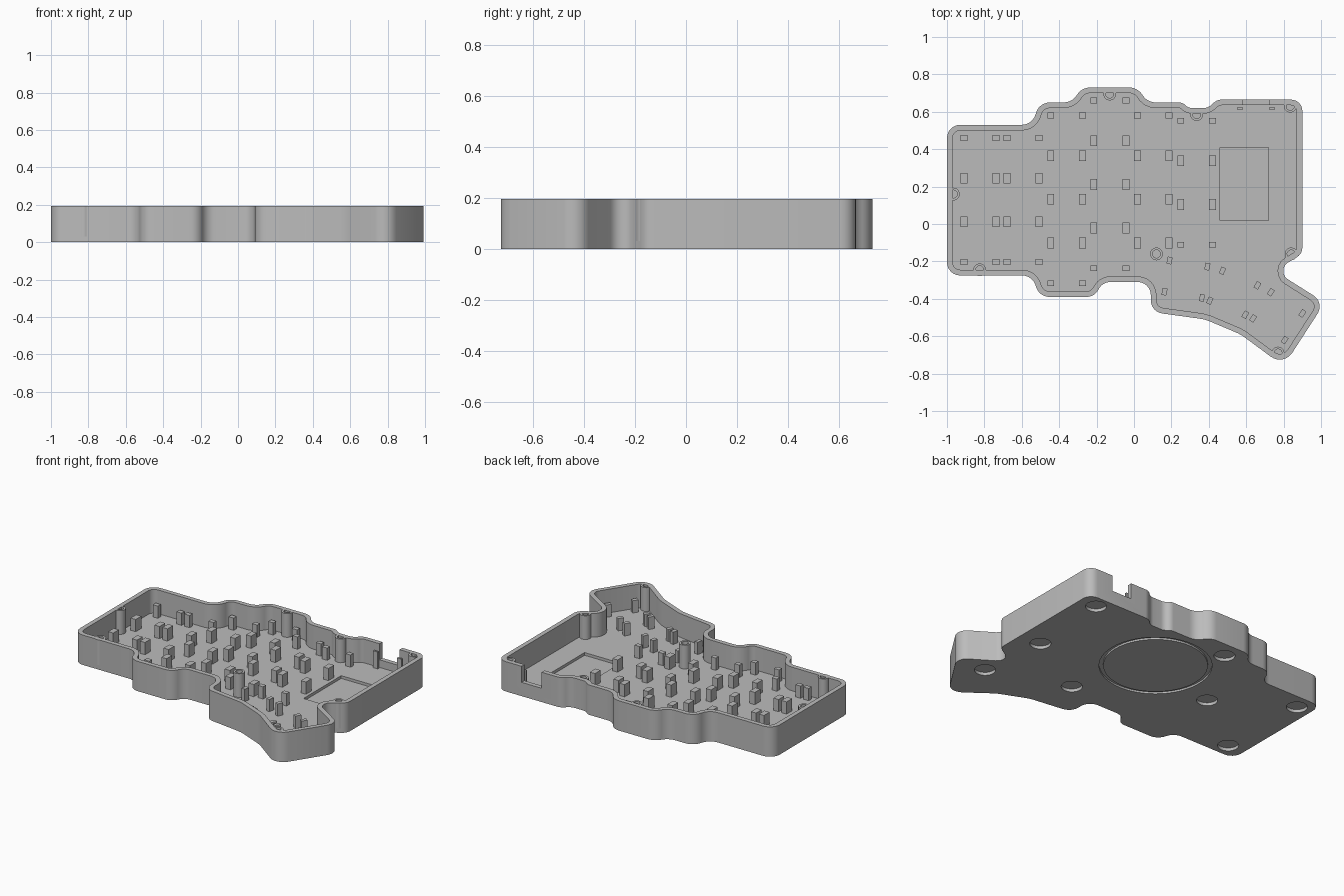
import bpy, bmesh, math
from mathutils import Vector, Matrix

if "Cube" in bpy.data.objects:
    bpy.data.objects.remove(bpy.data.objects["Cube"])

H, FLOOR, WALL = 0.195, 0.04, 0.03

grey = bpy.data.materials.new("grey plastic")
grey.diffuse_color = (0.5, 0.5, 0.5, 1)
grey.use_nodes = True
grey.node_tree.nodes["Principled BSDF"].inputs["Base Color"].default_value = grey.diffuse_color

# Case outline corners, clockwise from top left: x, y, fillet radius
CORNERS = [
    (-1, .53, .07), (-.54, .53, .08), (-.51, .65, .08), (-.33, .65, .09), (-.28, .73, .09),
    (.02, .73, .09), (.07, .65, .09), (.26, .65, .08), (.29, .62, .08), (.40, .62, .08),
    (.44, .665, .08), (.9, .665, .06), (.9, -.16, .06), (.75, -.25, .07), (1.02, -.42, .07),
    (.80, -.76, .08), (.57, -.59, .25), (.38, -.51, .25), (.09, -.47, .07), (.09, -.31, .07),
    (-.17, -.31, .08), (-.21, -.39, .08), (-.51, -.39, .08), (-.54, -.275, .08), (-1, -.275, .07)]


def rounded(corners, steps=6):
    """Polygon with circular fillets at its corners."""
    pts, n = [], len(corners)
    for i, (x, y, r) in enumerate(corners):
        p = Vector((x, y))
        to_prev = Vector(corners[i - 1][:2]) - p
        to_next = Vector(corners[(i + 1) % n][:2]) - p
        half = to_prev.angle(to_next) / 2
        t = min(r / math.tan(half), to_prev.length * .49, to_next.length * .49)
        a, b = to_prev.normalized(), to_next.normalized()
        centre = p + (a + b).normalized() * t / math.cos(half)
        va, vb = p + a * t - centre, p + b * t - centre
        sweep = va.angle_signed(vb)
        for k in range(steps + 1):
            pts.append(centre + Matrix.Rotation(-sweep * k / steps, 2) @ va)
    return pts


def inset(pts, d):
    """Offset a clockwise loop inward by d."""
    out, n = [], len(pts)
    for i, p in enumerate(pts):
        u = (p - pts[i - 1]).normalized()
        v = (pts[(i + 1) % n] - p).normalized()
        m = Vector((u.y + v.y, -u.x - v.x)).normalized()
        out.append(p + m * d / max(.5, m.dot(Vector((u.y, -u.x)))))
    return out


def finish(name, bm, smooth=True):
    bmesh.ops.recalc_face_normals(bm, faces=bm.faces)
    me = bpy.data.meshes.new(name)
    bm.to_mesh(me)
    bm.free()
    ob = bpy.data.objects.new(name, me)
    bpy.context.collection.objects.link(ob)
    me.materials.append(grey)
    if smooth:
        bpy.ops.object.select_all(action='DESELECT')
        ob.select_set(True)
        bpy.context.view_layer.objects.active = ob
        bpy.ops.object.shade_smooth_by_angle(angle=math.radians(30))
    return ob


def add_box(bm, x, y, z0, z1, sx, sy, deg=0):
    m = (Matrix.Translation((x, y, (z0 + z1) / 2)) @ Matrix.Rotation(math.radians(deg), 4, 'Z')
         @ Matrix.Diagonal((sx, sy, z1 - z0, 1)))
    bmesh.ops.create_cube(bm, size=1, matrix=m)


def add_lathe(bm, x, y, profile, seg=32):
    """Revolve a closed (radius, z) loop around a vertical axis."""
    rings = [[bm.verts.new((x + r * math.cos(a), y + r * math.sin(a), z)) for r, z in profile]
             for a in (2 * math.pi * k / seg for k in range(seg))]
    n = len(profile)
    for k in range(seg):
        p, q = rings[k], rings[(k + 1) % seg]
        for j in range(n):
            bm.faces.new((p[j], q[j], q[(j + 1) % n], p[(j + 1) % n]))


def add_disc(bm, x, y, r, z0, z1):
    bmesh.ops.create_cone(bm, cap_ends=True, segments=32, radius1=r, radius2=r, depth=z1 - z0,
                          matrix=Matrix.Translation((x, y, (z0 + z1) / 2)))


# Tray: outer wall, rim, inner wall and floor as stacked loops
outer = rounded(CORNERS)
inner = inset(outer, WALL)
bm = bmesh.new()
loops = [[bm.verts.new((p.x, p.y, z)) for p in pts]
         for pts, z in ((outer, 0), (outer, H), (inner, H), (inner, FLOOR))]
n = len(outer)
for lo, hi in zip(loops, loops[1:]):
    for i in range(n):
        j = (i + 1) % n
        bm.faces.new((lo[i], lo[j], hi[j], hi[i]))
bm.faces.new(loops[0])
bm.faces.new(loops[-1])
tray = finish("tray", bm, smooth=False)

# Cutters: board recess, connector notch, foot pockets and round groove underneath
bm = bmesh.new()
add_box(bm, .59, .215, .022, .1, .26, .39)
add_box(bm, .652, .66, .09, .3, .145, .12)
for x, y in ((.78, .58), (.75, .03), (.80, -.42), (.28, -.24), (-.44, .15), (-.18, .62),
             (-.90, .43), (-.88, -.18)):
    add_disc(bm, x, y, .063, -.05, .02)
add_lathe(bm, .06, .27, [(.31, -.05), (.335, -.05), (.335, .012), (.31, .012)], 64)
cutter = finish("cutter", bm, smooth=False)
mod = tray.modifiers.new("cut", 'BOOLEAN')
mod.object, mod.operation, mod.solver = cutter, 'DIFFERENCE', 'EXACT'
bpy.ops.object.select_all(action='DESELECT')
tray.select_set(True)
bpy.context.view_layer.objects.active = tray
bpy.ops.object.modifier_apply(modifier="cut")
bpy.data.objects.remove(cutter)
bpy.ops.object.shade_smooth_by_angle(angle=math.radians(30))

# Screw standoffs
bm = bmesh.new()
for x, y in ((-.13, .695), (.335, .585), (.835, .63), (-.966, .16), (-.825, -.245),
             (.12, -.16), (.84, -.16), (.77, -.69)):
    add_lathe(bm, x, y, [(.034, .03), (.034, H), (.021, H), (.021, .03)])
finish("screw_standoffs", bm)

# Support posts in straight columns: x pair, top row y, row count
bm = bmesh.new()
PITCH = .233
for xa, xb, top, rows in ((-.91, -.738, .46, 4), (-.68, -.508, .46, 4), (-.445, -.275, .58, 5),
                          (-.215, -.043, .66, 5), (.018, .187, .58, 4), (.25, .42, .553, 4)):
    for x in (xa, xb):
        for k in range(rows):
            end = k == 0 or (k == rows - 1 and xa != .018)
            y = top - PITCH * k + (.018 if k else 0) + (.018 if k == rows - 1 and end else 0)
            add_box(bm, x, y, .03, .12, .037, .03 if end else .058)
# Angled posts under the thumb cluster
for x, y, a in ((.19, -.195, -12), (.163, -.362, -12), (.392, -.228, -12), (.363, -.395, -12),
                (.473, -.25, -24), (.405, -.41, -24), (.66, -.328, -30), (.595, -.485, -30),
                (.732, -.365, -34), (.637, -.505, -34), (.9, -.478, -34), (.805, -.62, -34)):
    add_box(bm, x, y, .03, .12, .026, .038, a)
# Connector guides
for x in (.567, .738):
    add_box(bm, x, .617, .03, .15, .032, .012)
finish("support_posts", bm, smooth=False)
